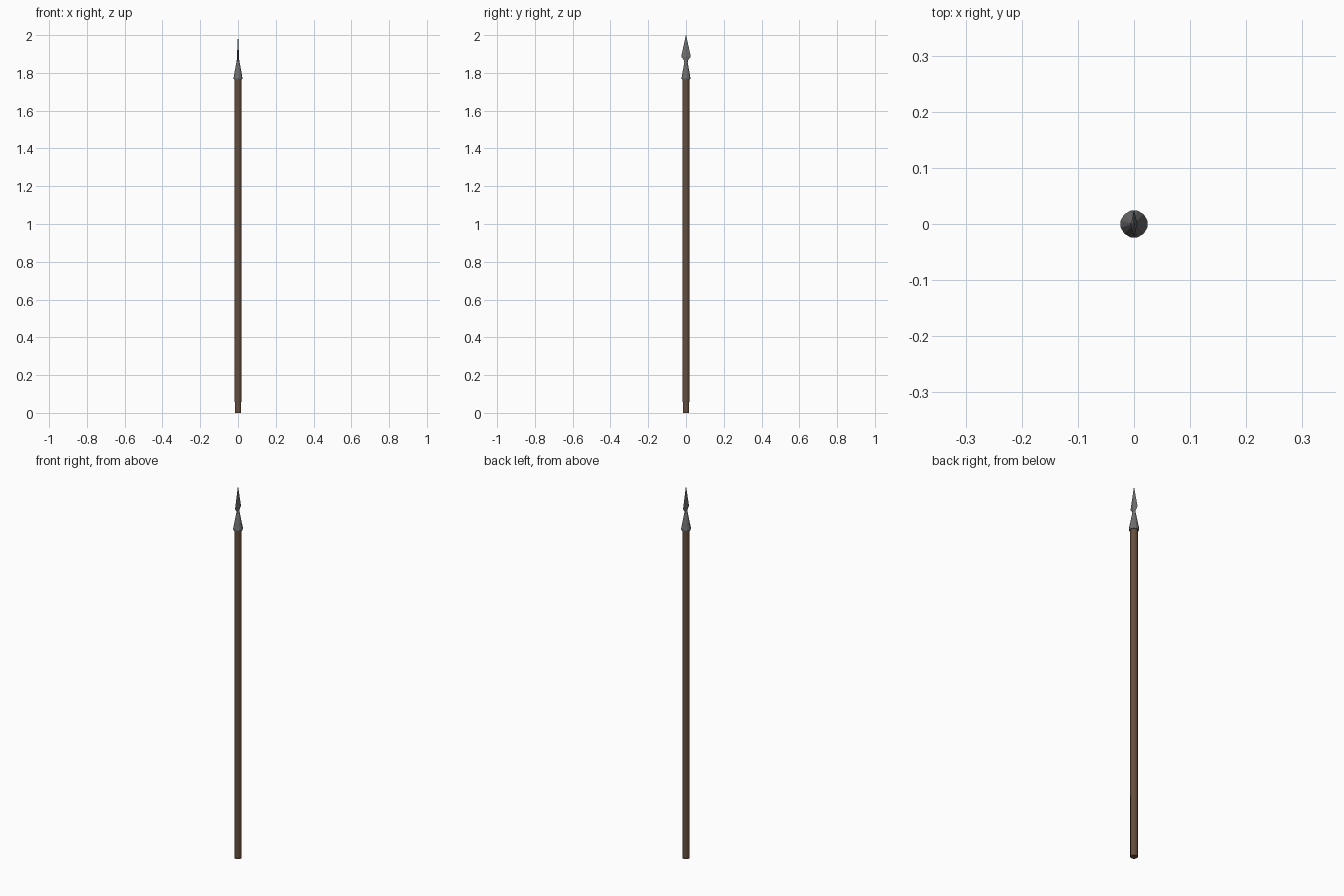
import bpy, bmesh, math

if "Cube" in bpy.data.objects:
    bpy.data.objects.remove(bpy.data.objects["Cube"])

def material(name, rgb):
    m = bpy.data.materials.new(name)
    m.diffuse_color = (*rgb, 1)
    m.use_nodes = True
    m.node_tree.nodes["Principled BSDF"].inputs["Base Color"].default_value = m.diffuse_color
    return m

wood = material("brown wood", (0.135, 0.078, 0.048))
steel = material("dark steel", (0.16, 0.16, 0.16))

def lofted(name, rings, mat):
    """Join cross-sections (lists of points) into one closed solid."""
    bm = bmesh.new()
    loops = [[bm.verts.new(p) for p in ring] for ring in rings]
    n = len(loops[0])
    for a, b in zip(loops, loops[1:]):
        for i in range(n):
            j = (i + 1) % n
            bm.faces.new((a[i], a[j], b[j], b[i]))
    bm.faces.new(loops[0][::-1])
    bm.faces.new(loops[-1])
    bmesh.ops.remove_doubles(bm, verts=bm.verts, dist=0.00005)
    bmesh.ops.recalc_face_normals(bm, faces=bm.faces)
    me = bpy.data.meshes.new(name)
    bm.to_mesh(me)
    bm.free()
    me.materials.append(mat)
    ob = bpy.data.objects.new(name, me)
    bpy.context.collection.objects.link(ob)
    return ob

def circle(r, z, n=12):
    return [(r * math.cos(math.tau * (i + .5) / n),
             r * math.sin(math.tau * (i + .5) / n), z) for i in range(n)]

def diamond(hx, hy, z):
    return [(hx, 0, z), (0, hy, z), (-hx, 0, z), (0, -hy, z)]

# wooden pole
lofted("shaft", [circle(0.0178, 0), circle(0.0182, 1.78)], wood)

# flared socket gripping the pole, with a short rim
lofted("socket", [circle(0.0225, 1.765), circle(0.0245, 1.773),
                  circle(0.006, 1.872)], steel)

# thin leaf blade, wide along y
lofted("blade", [diamond(0.006, 0.009, 1.855), diamond(0.006, 0.012, 1.868),
                 diamond(0.0055, 0.0255, 1.886),
                 diamond(0.0004, 0.0006, 2.0)], steel)
